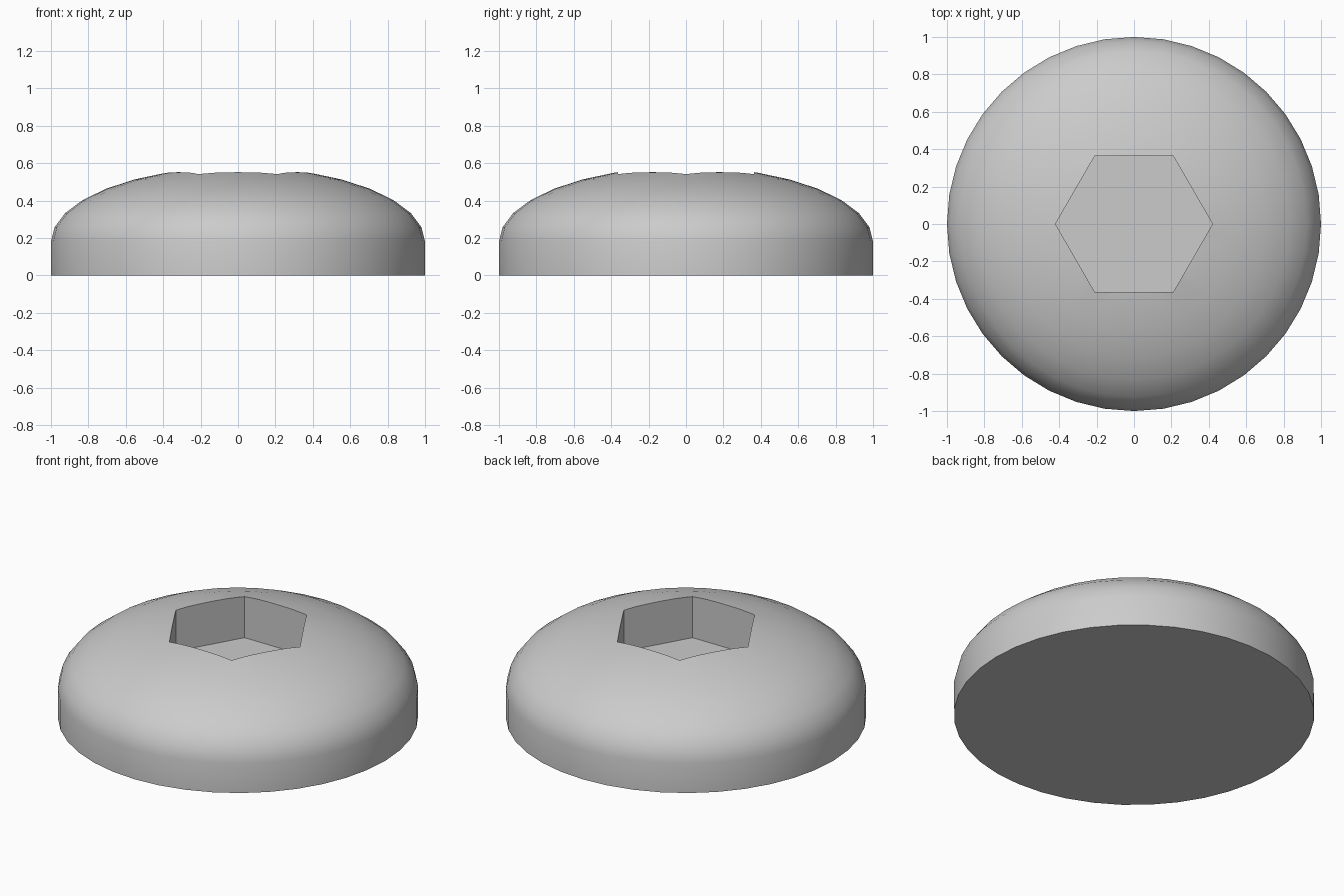
import bpy
import bmesh
import math

SIDES = 40
RIM_Z = 0.18          # top of the straight side wall
DOME_RISE = 0.40      # dome height above the side wall
DOME_STEPS = 8
SOCKET_R = 0.42       # corner radius of the hexagonal socket
SOCKET_FLOOR = 0.29

cube = bpy.data.objects.get("Cube")
if cube:
    bpy.data.objects.remove(cube, do_unlink=True)


def make_material(name, color):
    mat = bpy.data.materials.new(name)
    mat.use_nodes = True
    mat.diffuse_color = color
    mat.node_tree.nodes["Principled BSDF"].inputs["Base Color"].default_value = color
    return mat


def make_object(name, bm, mat):
    bmesh.ops.recalc_face_normals(bm, faces=bm.faces)
    mesh = bpy.data.meshes.new(name)
    bm.to_mesh(mesh)
    bm.free()
    mesh.materials.append(mat)
    obj = bpy.data.objects.new(name, mesh)
    bpy.context.collection.objects.link(obj)
    return obj


grey = make_material("light grey", (0.6, 0.6, 0.6, 1.0))

# Domed head: a quarter ellipse over a straight wall, turned about z
profile = [(0, 0), (1, 0)]
for i in range(DOME_STEPS + 1):
    a = math.pi / 2 * i / DOME_STEPS
    profile.append((math.cos(a), RIM_Z + DOME_RISE * math.sin(a)))

bm = bmesh.new()
verts = [bm.verts.new((r, 0, z)) for r, z in profile]
edges = [bm.edges.new(pair) for pair in zip(verts, verts[1:])]
bmesh.ops.spin(bm, geom=verts + edges, cent=(0, 0, 0), axis=(0, 0, 1),
               angle=math.tau, steps=SIDES)
bmesh.ops.remove_doubles(bm, verts=bm.verts, dist=0.0005)
# Flat underside as one face
under = [f for f in bm.faces if all(v.co.z < 0.001 for v in f.verts)]
bmesh.ops.dissolve_faces(bm, faces=under, use_verts=True)
head = make_object("domed_head", bm, grey)

# Hexagonal socket cutter with corners on the x axis
bm = bmesh.new()
corners = [bm.verts.new((SOCKET_R * math.cos(math.tau * i / 6),
                         SOCKET_R * math.sin(math.tau * i / 6), SOCKET_FLOOR))
           for i in range(6)]
floor = bm.faces.new(corners)
top = bmesh.ops.extrude_face_region(bm, geom=[floor], use_keep_orig=True)
bmesh.ops.translate(bm, vec=(0, 0, 0.6),
                    verts=[g for g in top["geom"] if isinstance(g, bmesh.types.BMVert)])
cutter = make_object("socket_cutter", bm, grey)

# Cut the socket, then smooth the dome and keep its edges sharp
cut = head.modifiers.new("socket", "BOOLEAN")
cut.operation = "DIFFERENCE"
cut.solver = "EXACT"
cut.object = cutter
bpy.ops.object.select_all(action="DESELECT")
bpy.context.view_layer.objects.active = head
head.select_set(True)
bpy.ops.object.modifier_apply(modifier=cut.name)
bpy.data.objects.remove(cutter, do_unlink=True)
bpy.ops.object.shade_smooth_by_angle(angle=math.radians(30))
